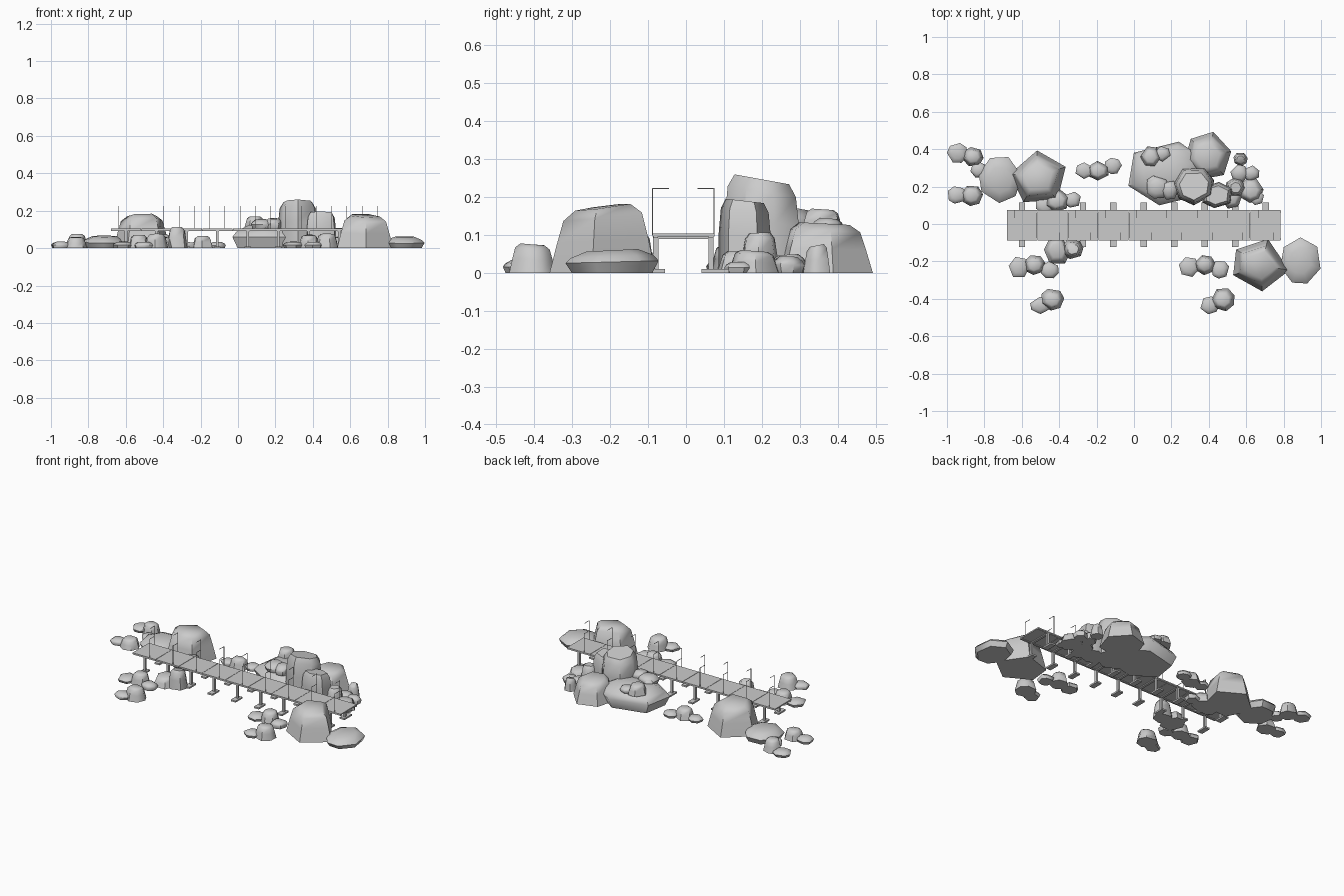
import bpy, bmesh, math, random
from mathutils import Vector
random.seed(4)

CRAG = [(1.0, 0.0), (0.86, 0.5), (0.74, 0.87), (0.52, 1.0)]    # tapered boulder
FLAT = [(0.86, 0.0), (1.0, 0.5), (0.88, 0.75), (0.55, 1.0)]    # low slab rock
TALL = [(1.0, 0.0), (0.98, 0.55), (0.9, 0.88), (0.72, 1.0)]    # upright block


def finish(bm, name, angle=35):
    bmesh.ops.recalc_face_normals(bm, faces=bm.faces)
    me = bpy.data.meshes.new(name)
    bm.to_mesh(me)
    bm.free()
    ob = bpy.data.objects.new(name, me)
    bpy.context.collection.objects.link(ob)
    bpy.ops.object.select_all(action='DESELECT')
    ob.select_set(True)
    bpy.context.view_layer.objects.active = ob
    bpy.ops.object.shade_smooth_by_angle(angle=math.radians(angle))
    return ob


def rock(name, x, y, rx, ry, h, prof=CRAG, n=6, rot=20, tilt=(0, 0.1), z=0.0):
    # irregular polygon fitted to its footprint, lofted through the profile
    pts = []
    for i in range(n):
        a = math.radians(rot) + (i + random.uniform(-0.15, 0.15)) * 2 * math.pi / n
        pts.append(Vector((math.cos(a), math.sin(a))))
    lo = [min(p[k] for p in pts) for k in (0, 1)]
    hi = [max(p[k] for p in pts) for k in (0, 1)]
    pts = [Vector([2 * (p[k] - lo[k]) / (hi[k] - lo[k]) - 1 for k in (0, 1)]) for p in pts]
    bm = bmesh.new()
    rings = []
    for s, t in prof:
        rings.append([bm.verts.new((x + p.x * rx * s, y + p.y * ry * s,
                     z + h * (t + t * (p.x * tilt[0] + p.y * tilt[1] - 0.07) * s)))
                     for p in pts])
    for a, b in zip(rings, rings[1:]):
        for i in range(n):
            j = (i + 1) % n
            bm.faces.new((a[i], a[j], b[j], b[i]))
    bm.faces.new(rings[0][::-1])
    bm.faces.new(rings[-1])
    return finish(bm, name, 50)


def box(bm, x0, x1, y0, y1, z0, z1):
    v = bmesh.ops.create_cube(bm, size=1)['verts']
    for p in v:
        p.co = Vector(((x0 + x1) / 2 + p.co.x * (x1 - x0), (y0 + y1) / 2 + p.co.y * (y1 - y0),
                       (z0 + z1) / 2 + p.co.z * (z1 - z0)))


# Walkway: nine bays, each with deck plate, side beams, two legs with feet, hooked rail posts
X0, STEP, YC = -0.68, 0.1628, -0.007
deck, legs, rails = bmesh.new(), bmesh.new(), bmesh.new()
for i in range(9):
    xa = X0 + i * STEP
    xc = xa + STEP / 2
    box(deck, xa + 0.001, xa + STEP - 0.001, YC - 0.082, YC + 0.082, 0.096, 0.104)
    box(legs, xc - 0.008, xc + 0.008, YC - 0.078, YC + 0.078, 0.09, 0.097)
    for s in (-1, 1):
        ys = YC + s * 0.073
        box(deck, xa, xa + STEP, ys - 0.006, ys + 0.006, 0.092, 0.097)
        box(legs, xc - 0.007, xc + 0.007, ys - 0.007, ys + 0.007, 0.008, 0.096)
        box(legs, xc - 0.017, xc + 0.017, ys - s * 0.025 if s > 0 else ys - 0.043,
            ys + 0.048 if s > 0 else ys + 0.025, 0.0, 0.01)
        xr, yr = xc - s * 0.04, YC + s * 0.081
        box(rails, xr - 0.0012, xr + 0.0012, yr - 0.0012, yr + 0.0012, 0.1, 0.224)
        ye = yr - s * 0.043
        box(rails, xr - 0.0012, xr + 0.0012, min(yr, ye), max(yr, ye), 0.2216, 0.224)
finish(deck, "deck_panels")
finish(legs, "support_legs")
finish(rails, "rail_posts")

# Large boulders and their low slabs
rock("boulder_left", -0.515, 0.255, 0.15, 0.138, 0.18, CRAG, 5, 30, (0.03, -0.1))
rock("slab_left", -0.715, 0.235, 0.115, 0.123, 0.066, FLAT, 7, 10)
rock("boulder_right", 0.68, -0.22, 0.15, 0.14, 0.18, CRAG, 5, 210, (-0.03, 0.1))
rock("slab_right", 0.89, -0.195, 0.107, 0.123, 0.062, FLAT, 7, 190)

# Back rock pile
rock("pile_slab", 0.17, 0.27, 0.2, 0.17, 0.13, FLAT, 6, 20, (0, 0.02))
rock("pile_tower", 0.32, 0.2, 0.108, 0.1, 0.26, TALL, 7, 15, (0, -0.07))
rock("pile_rear", 0.395, 0.365, 0.125, 0.128, 0.135, CRAG, 6, 10, (0, -0.05))
rock("pile_block", 0.445, 0.155, 0.08, 0.07, 0.2, TALL, 6, 30, (0, -0.04))

# Pebble stones: x, y, radius, height, base height
stones = [
    (-0.945, 0.38, 0.055, 0.035, 0), (-0.86, 0.36, 0.056, 0.077, 0),
    (-0.945, 0.155, 0.05, 0.035, 0), (-0.865, 0.15, 0.058, 0.06, 0), (-0.83, 0.29, 0.045, 0.04, 0),
    (-0.41, 0.125, 0.065, 0.075, 0), (-0.33, 0.13, 0.045, 0.04, 0), (-0.475, 0.1, 0.05, 0.035, 0),
    (-0.265, 0.285, 0.048, 0.032, 0), (-0.19, 0.285, 0.055, 0.065, 0), (-0.11, 0.31, 0.045, 0.033, 0),
    (-0.41, -0.14, 0.072, 0.06, 0), (-0.325, -0.135, 0.055, 0.115, 0),
    (0.09, 0.36, 0.056, 0.062, 0.108), (0.15, 0.375, 0.045, 0.035, 0.11),
    (0.13, 0.195, 0.06, 0.05, 0.105), (0.19, 0.18, 0.05, 0.055, 0.105), (0.105, 0.225, 0.035, 0.03, 0.11),
    (0.57, 0.345, 0.038, 0.075, 0), (0.625, 0.27, 0.045, 0.045, 0),
    (0.545, 0.195, 0.055, 0.11, 0), (0.625, 0.18, 0.068, 0.06, 0),
    (0.52, 0.14, 0.06, 0.06, 0), (0.565, 0.27, 0.05, 0.05, 0), (0.655, 0.14, 0.04, 0.03, 0),
]
# the front stone group appears twice
for dx in (0, 0.91):
    stones += [(-0.615 + dx, -0.23, 0.055, 0.035, 0), (-0.53 + dx, -0.22, 0.056, 0.072, 0),
               (-0.45 + dx, -0.245, 0.048, 0.04, 0),
               (-0.505 + dx, -0.435, 0.05, 0.035, 0), (-0.435 + dx, -0.405, 0.062, 0.078, 0)]
for k, (x, y, r, h, z) in enumerate(stones):
    prof = CRAG if h > 0.055 else FLAT
    rock("stone_%02d" % (k + 1), x, y, r, r * random.uniform(0.9, 1.0), h, prof,
         random.choice((6, 7)), random.uniform(0, 60), (0, random.uniform(-0.1, 0.1)), z)
